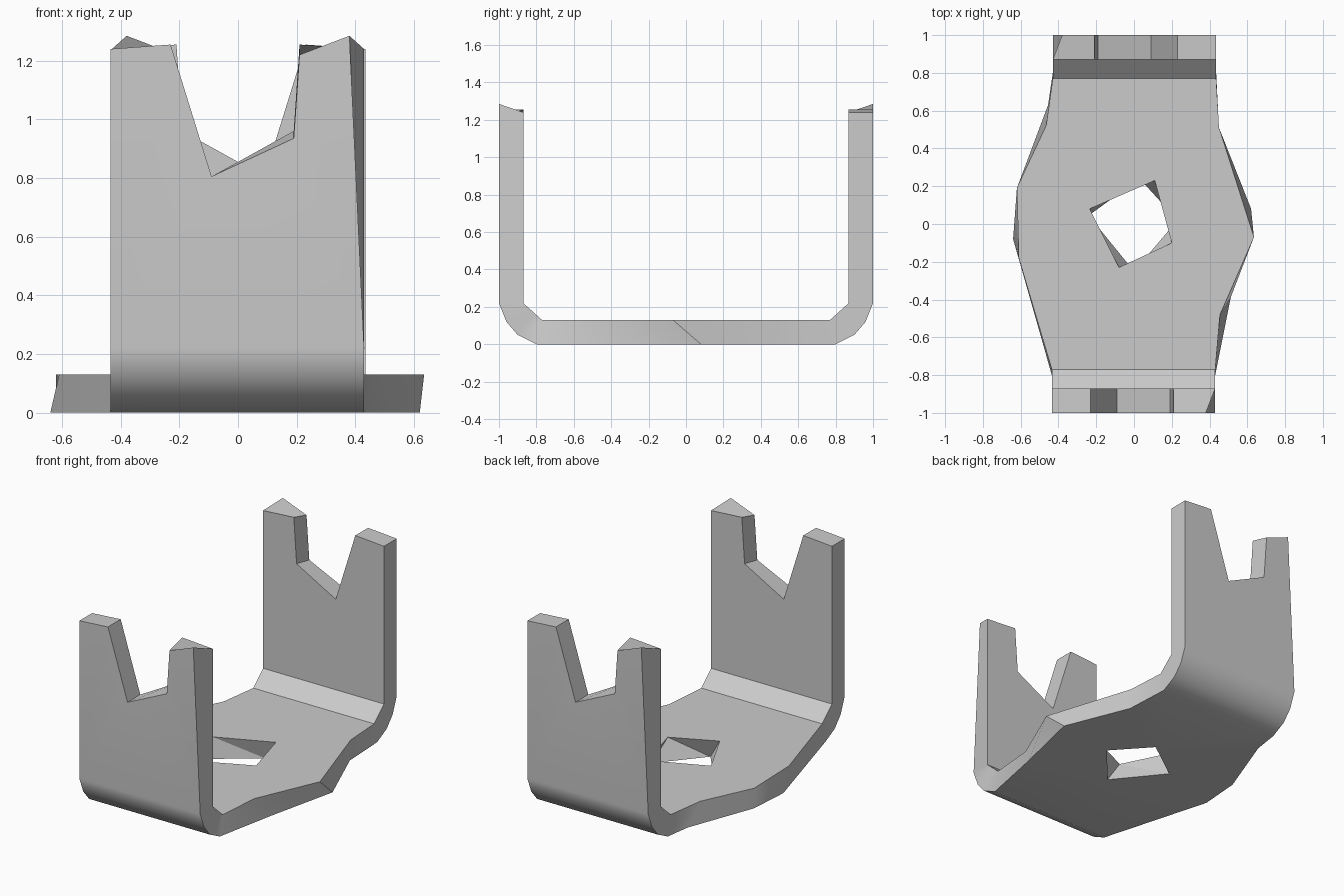
import bpy, bmesh
from math import radians
from mathutils import Vector

cube = bpy.data.objects.get("Cube")
if cube:
    bpy.data.objects.remove(cube)

LEFT, RIGHT = -0.435, 0.43
THICK = 0.13
bm = bmesh.new()


def pair(outer, inner, turn=1):
    """Matching vertices on the outer and inner skin, optionally turned half way round."""
    return tuple(bm.verts.new((x * turn, y * turn, z)) for x, y, z in (outer, inner))


# Bend cross-section (y, z): rounded outside, single chamfer inside
bend_out = [(-1, 0.22), (-0.96, 0.12), (-0.9, 0.05), (-0.8, 0)]
bend_in = [Vector((-0.87, 0.22)).lerp(Vector((-0.77, THICK)), k / 3) for k in range(4)]

# Notched top of a wall: (x, z) outside, (x, z) inside
crest = [((LEFT, 1.24), (LEFT, 1.24)), ((-0.23, 1.255), (-0.23, 1.255)),
         ((-0.09, 0.805), (-0.09, 0.805)), ((0.19, 0.935), (0.19, 0.96)),
         ((0.21, 1.22), (0.21, 1.255)), ((0.38, 1.285), (RIGHT, 1.24))]

# Bulging base edges: (x, y) underneath, (x, y) on top
edge_pos = [((0.513, -0.386), (0.455, -0.48)), ((0.62, 0.08), (0.635, -0.07)),
            ((0.45, 0.5), (0.45, 0.51))]
edge_neg = [((-0.455, 0.63), (-0.465, 0.52)), ((-0.62, 0.19), (-0.62, 0.19)),
            ((-0.64, -0.08), (-0.61, -0.18))]


def add_wall(turn):
    """Upright wall with its bend; returns its part of the rim and of the base outline."""
    def bend(x):
        return [pair((x, *o), (x, *i), turn) for o, i in zip(bend_out, bend_in)]
    left, right = bend(LEFT), bend(RIGHT)
    top = [pair((o[0], -1, o[1]), (i[0], -0.87, i[1]), turn) for o, i in crest]
    for skin in (0, 1):
        bm.faces.new([p[skin] for p in [left[0], *top, right[0]]])
        for k in range(3):
            bm.faces.new([left[k][skin], right[k][skin],
                          right[k + 1][skin], left[k + 1][skin]])
    return left[::-1] + top + right, [left[-1], right[-1]]


def add_edge(points):
    return [pair((*o, 0), (*i, THICK)) for o, i in points]


# Walls and base edges joined into one rim
front_rim, front_line = add_wall(1)
back_rim, back_line = add_wall(-1)
side_pos, side_neg = add_edge(edge_pos), add_edge(edge_neg)
rim = front_rim + side_pos + back_rim + side_neg
for a, b in zip(rim, rim[1:] + rim[:1]):
    bm.faces.new([a[0], b[0], b[1], a[1]])

# Twisted four-sided hole
hole_low = [(-0.24, 0.045), (0.03, 0.24), (0.23, 0.02), (0, -0.25)]
hole_top = [(-0.235, 0.08), (0.11, 0.23), (0.2, -0.1), (-0.08, -0.23)]
hole = add_edge(zip(hole_low, hole_top))
for a, b in zip(hole, hole[1:] + hole[:1]):
    bm.faces.new([a[1], a[0], b[0]])
    bm.faces.new([a[1], b[0], b[1]])

# Base plate skins around the hole
outline = front_line + side_pos + back_line + side_neg
for skin in (0, 1):
    edges = []
    for loop in (outline, hole):
        for a, b in zip(loop, loop[1:] + loop[:1]):
            edges.append(bm.edges.get((a[skin], b[skin])))
    bmesh.ops.triangle_fill(bm, edges=edges, use_beauty=True, normal=(0, 0, 1))

bmesh.ops.recalc_face_normals(bm, faces=bm.faces[:])
mesh = bpy.data.meshes.new("bracket")
bm.to_mesh(mesh)
bm.free()
bracket = bpy.data.objects.new("bracket", mesh)
bpy.context.collection.objects.link(bracket)

# Plain grey material
grey = bpy.data.materials.new("light grey")
grey.use_nodes = True
colour = (0.6, 0.6, 0.6, 1)
grey.diffuse_color = colour
grey.node_tree.nodes["Principled BSDF"].inputs["Base Color"].default_value = colour
mesh.materials.append(grey)

# Smooth bends, crisp edges
bpy.ops.object.select_all(action="DESELECT")
bracket.select_set(True)
bpy.context.view_layer.objects.active = bracket
bpy.ops.object.shade_smooth_by_angle(angle=radians(30))
weighted = bracket.modifiers.new("weighted_normals", "WEIGHTED_NORMAL")
weighted.keep_sharp = True
